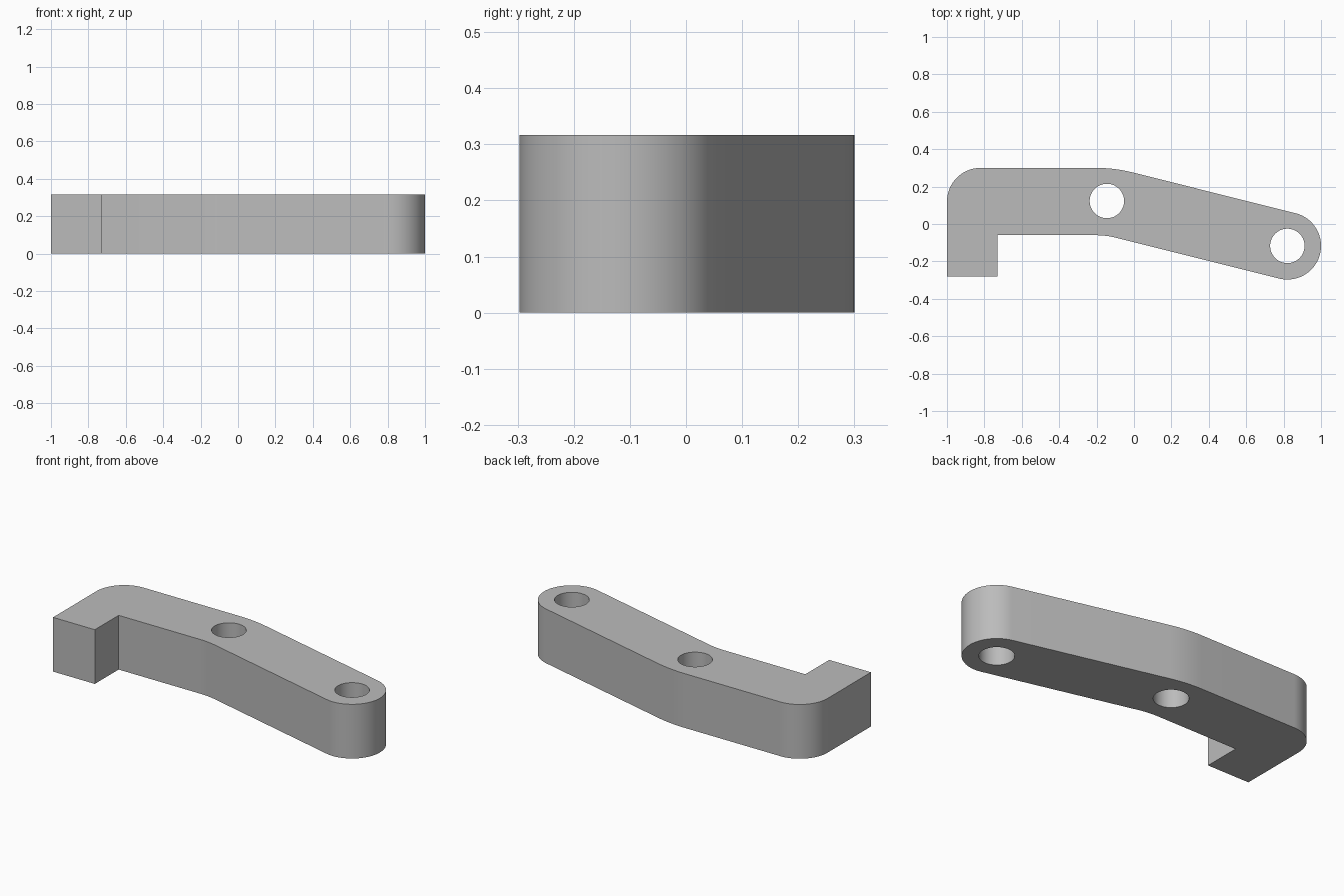
import bpy
import bmesh
from math import atan2, cos, sin, tan, pi, radians
from mathutils import Vector

cube = bpy.data.objects.get("Cube")
if cube:
    bpy.data.objects.remove(cube, do_unlink=True)

HEIGHT = 0.317
EYE = Vector((0.82, -0.117))      # centre of the rounded end
PIVOT = Vector((-0.145, 0.123))   # centre of the middle bore
END_RADIUS, BORE_RADIUS = 0.18, 0.092
TILT = radians(-14.05)            # slope of the long arm
TOP, INNER = 0.30, -0.06          # edges of the straight arm


def arc(centre, radius, start, end, steps):
    angles = [start + (end - start) * i / steps for i in range(steps + 1)]
    return [centre + radius * Vector((cos(a), sin(a))) for a in angles]


def bend(edge_y, side, radius, steps=12):
    """Arc joining a level edge to the matching edge of the sloped arm."""
    tangent = EYE + side * END_RADIUS * Vector((-sin(TILT), cos(TILT)))
    corner_x = tangent.x + (edge_y - tangent.y) / tan(TILT)
    start_x = corner_x - radius * tan(-TILT / 2)
    centre = Vector((start_x, edge_y - radius))
    return arc(centre, radius, pi / 2, pi / 2 + TILT, steps)


# Closed outline, followed clockwise from the hook
outline = [Vector((-0.73, -0.28)), Vector((-1, -0.28))]
outline += arc(Vector((-0.82, TOP - 0.18)), 0.18, pi, pi / 2, 20)
outline += bend(TOP, 1, 0.80)
outline += arc(EYE, END_RADIUS, pi / 2 + TILT, TILT - pi / 2, 40)
outline += reversed(bend(INNER, -1, 0.44))
outline.append(Vector((-0.73, INNER)))

# Flat arm extruded to full height
bm = bmesh.new()
face = bm.faces.new([bm.verts.new((p.x, p.y, 0)) for p in outline])
extruded = bmesh.ops.extrude_face_region(bm, geom=[face])["geom"]
bmesh.ops.translate(bm, vec=(0, 0, HEIGHT),
                    verts=[v for v in extruded if isinstance(v, bmesh.types.BMVert)])
bmesh.ops.recalc_face_normals(bm, faces=bm.faces)
mesh = bpy.data.meshes.new("lever_arm")
bm.to_mesh(mesh)
bm.free()
arm = bpy.data.objects.new("lever_arm", mesh)
bpy.context.collection.objects.link(arm)

grey = bpy.data.materials.new("plain grey")
grey.use_nodes = True
colour = (0.5, 0.5, 0.5, 1)
grey.diffuse_color = colour
grey.node_tree.nodes["Principled BSDF"].inputs["Base Color"].default_value = colour
mesh.materials.append(grey)

# Two through bores
cutters = []
for name, centre in (("pivot_bore_cutter", PIVOT), ("end_bore_cutter", EYE)):
    bpy.ops.mesh.primitive_cylinder_add(vertices=64, radius=BORE_RADIUS, depth=1,
                                        location=(centre.x, centre.y, HEIGHT / 2))
    cutter = bpy.context.object
    cutter.name = name
    cutter.hide_render = True
    cutter.data.materials.append(grey)
    mod = arm.modifiers.new(name, "BOOLEAN")
    mod.operation, mod.solver, mod.object = "DIFFERENCE", "EXACT", cutter
    cutters.append(cutter)

# Apply the cuts, then smooth the curved walls
bpy.ops.object.select_all(action="DESELECT")
arm.select_set(True)
bpy.context.view_layer.objects.active = arm
for cutter in cutters:
    bpy.ops.object.modifier_apply(modifier=cutter.name)
    bpy.data.objects.remove(cutter, do_unlink=True)
bpy.ops.object.shade_smooth_by_angle(angle=radians(30))
